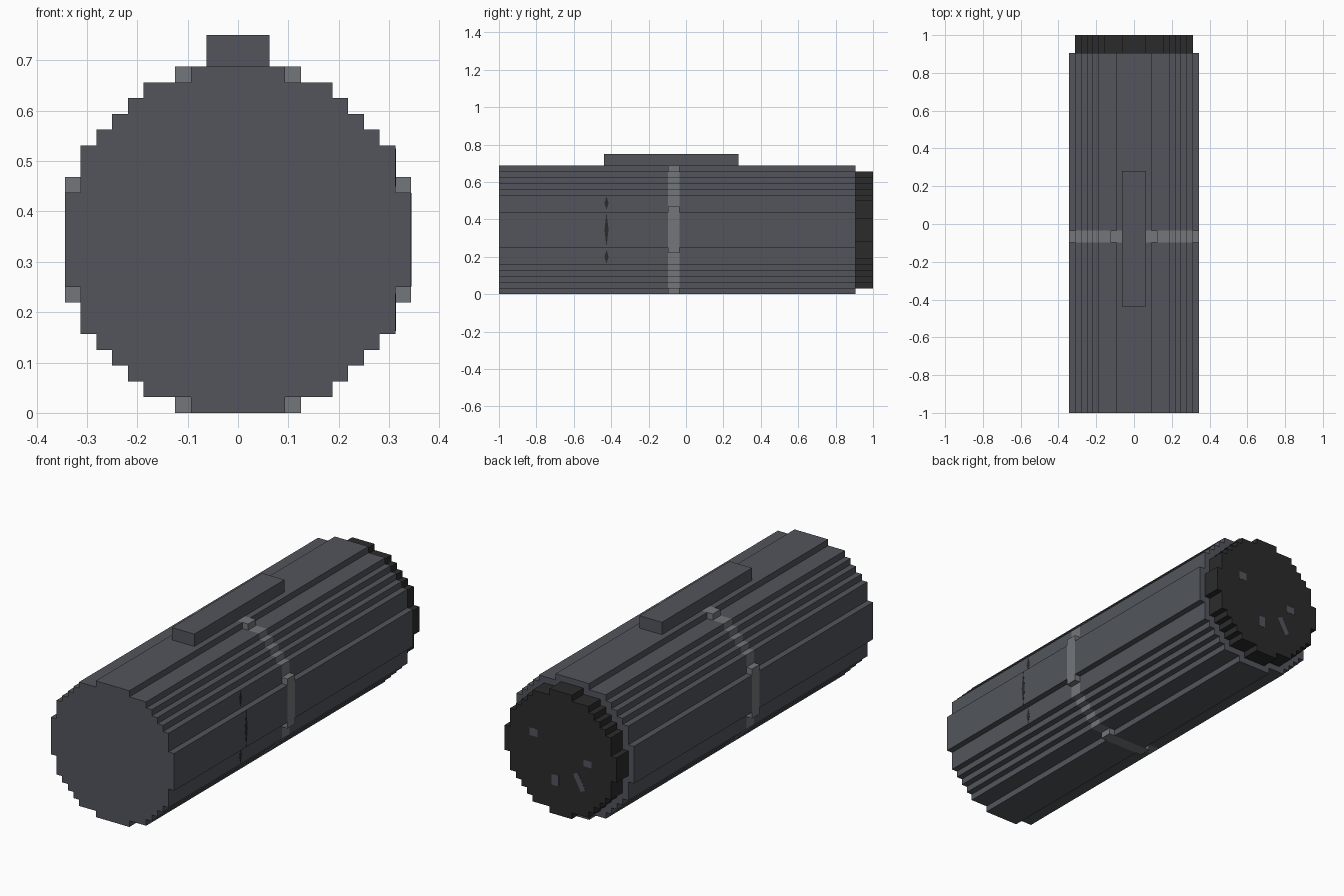
import bpy, bmesh, math
from mathutils import Matrix, Vector

cube = bpy.data.objects.get("Cube")
if cube:
    bpy.data.objects.remove(cube, do_unlink=True)

U = 1 / 32          # one grid step
CZ = 11 * U         # height of the cylinder axis


def material(name, rgb):
    m = bpy.data.materials.new(name)
    m.use_nodes = True
    m.diffuse_color = (*rgb, 1)
    m.node_tree.nodes["Principled BSDF"].inputs["Base Color"].default_value = (*rgb, 1)
    return m


SLATE = material("slate_grey", (0.0844, 0.0908, 0.107))
BAND = material("light_grey", (0.174, 0.184, 0.195))
DARK = material("charcoal", (0.0242, 0.0242, 0.0242))


def finish(name, bm, mats):
    bmesh.ops.recalc_face_normals(bm, faces=bm.faces)
    me = bpy.data.meshes.new(name)
    bm.to_mesh(me)
    bm.free()
    ob = bpy.data.objects.new(name, me)
    for m in mats:
        me.materials.append(m)
    bpy.context.collection.objects.link(ob)
    return ob


def stepped_outline(steps):
    """Full staircase circle from one quadrant of (x, z) outer corners."""
    quad = []
    for i, (x, z) in enumerate(steps):
        quad.append((x, z))
        if i + 1 < len(steps):
            quad.append((steps[i + 1][0], z))
    pts = list(quad)
    pts += [(-x, z) for x, z in reversed(quad)]
    pts += [(-x, -z) for x, z in quad]
    pts += [(x, -z) for x, z in reversed(quad)]
    return pts


def stepped_prism(name, steps, ys, mats):
    """Extrude a staircase circle along y; mats gives one material per section."""
    bm = bmesh.new()
    outline = stepped_outline(steps)
    rings = [[bm.verts.new((x * U, y, CZ + z * U)) for x, z in outline] for y in ys]
    slots = list(dict.fromkeys(mats))
    n = len(outline)
    for k, (a, b) in enumerate(zip(rings, rings[1:])):
        for i in range(n):
            j = (i + 1) % n
            f = bm.faces.new((a[i], a[j], b[j], b[i]))
            f.material_index = slots.index(mats[k])
    for ring, m in ((rings[0], mats[0]), (rings[-1], mats[-1])):
        bm.faces.new(ring).material_index = slots.index(m)
    return finish(name, bm, slots)


def box(bm, lo, hi, turn=0):
    lo, hi = Vector(lo), Vector(hi)
    mat = (Matrix.Translation((lo + hi) / 2) @ Matrix.Rotation(turn, 4, 'Y')
           @ Matrix.Diagonal((*(hi - lo), 1)))
    bmesh.ops.create_cube(bm, size=1, matrix=mat)


# Main barrel with the painted band section
stepped_prism("barrel",
              [(11, 3), (10, 6), (9, 7), (8, 8), (7, 9), (6, 10), (3, 11)],
              [-1, -0.097, -0.035, 0.906], [SLATE, BAND, SLATE])

# Dark end cap
stepped_prism("end_cap",
              [(10, 2), (9, 5), (8, 6), (7, 7), (6, 8), (5, 9), (2, 10)],
              [0.9, 1.0], [DARK])

# Top rail
bm = bmesh.new()
box(bm, (-2 * U, -0.4375, 21.5 * U), (2 * U, 0.28125, 24 * U))
finish("top_rail", bm, [SLATE])

# Small blocks of the band in the corners of the large steps
bm = bmesh.new()
for sx in (1, -1):
    for sz in (1, -1):
        for x, z in ((3.5, 10.5), (10.5, 3.5)):
            cx, cz = sx * x * U, CZ + sz * z * U
            box(bm, (cx - U / 2, -0.097, cz - U / 2), (cx + U / 2, -0.035, cz + U / 2))
finish("band_blocks", bm, [BAND])

# Grey spots on the end cap
bm = bmesh.new()
for x, z, w, h, turn in ((0.15, 0.07, 0.045, 0.04, 0), (-0.15, -0.01, 0.045, 0.035, 0),
                         (0.03, -0.14, 0.04, 0.055, 0), (-0.105, -0.115, 0.03, 0.09, 0.5)):
    box(bm, (x - w / 2, 0.998, CZ + z - h / 2), (x + w / 2, 1.001, CZ + z + h / 2), turn)
finish("cap_spots", bm, [SLATE])

# Slim dark diamond marks on one flank
bm = bmesh.new()
for x, z, h in ((10, 0.487, 0.075), (11, CZ, 0.185), (10, 0.2, 0.075)):
    quad = [(-0.425 + dy, z + dz) for dy, dz in
            ((-0.011, 0), (0, -h / 2), (0.011, 0), (0, h / 2))]
    a = [bm.verts.new((x * U - 0.002, y, zz)) for y, zz in quad]
    b = [bm.verts.new((x * U + 0.001, y, zz)) for y, zz in quad]
    bm.faces.new(a)
    bm.faces.new(b)
    for i in range(4):
        bm.faces.new((a[i], a[i - 1], b[i - 1], b[i]))
finish("flank_marks", bm, [DARK])
